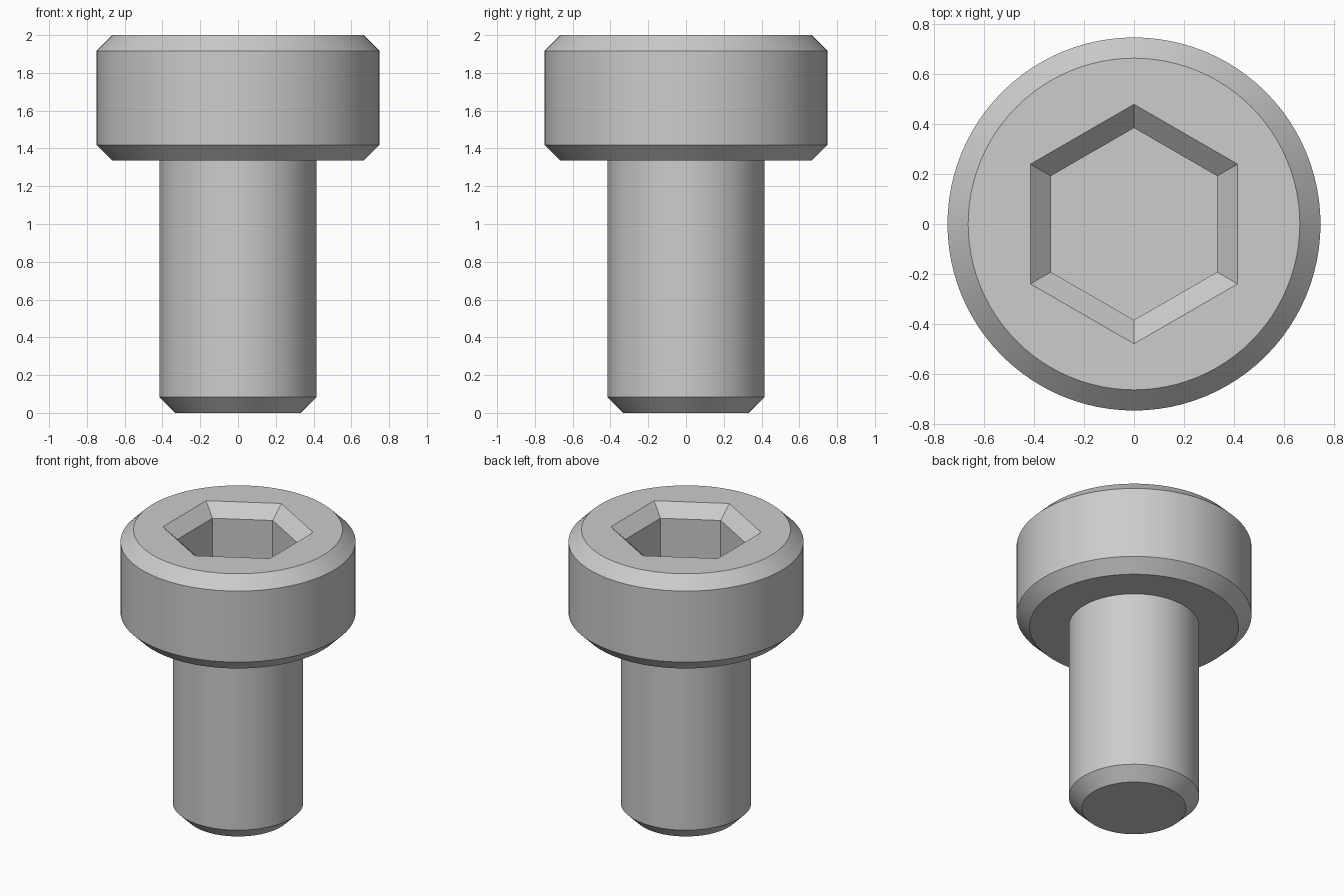
import bpy
import bmesh
from math import pi, sin, cos, radians

cube = bpy.data.objects.get("Cube")
if cube:
    bpy.data.objects.remove(cube, do_unlink=True)

# Main dimensions
SEGMENTS = 96
CHAMFER = 0.083
HEAD_R, HEAD_BOTTOM, TOP = 0.748, 1.335, 2.0
SHAFT_R = 0.415
SOCKET_R, SOCKET_INNER_R, SOCKET_DEPTH = 0.48, 0.385, 0.5

steel = bpy.data.materials.new("plain_steel_grey")
steel.use_nodes = True
grey = (0.604, 0.604, 0.604, 1)
steel.diffuse_color = grey
steel.node_tree.nodes["Principled BSDF"].inputs["Base Color"].default_value = grey


def ring(bm, radius, z, sides):
    """Closed ring of vertices with a corner on the y axis."""
    angles = [pi / 2 + 2 * pi * i / sides for i in range(sides)]
    return [bm.verts.new((radius * cos(a), radius * sin(a), z)) for a in angles]


def loft(bm, profile, sides):
    """Join rings given as (radius, z); return the first and last ring."""
    rings = [ring(bm, r, z, sides) for r, z in profile]
    for a, b in zip(rings, rings[1:]):
        for i in range(sides):
            j = (i + 1) % sides
            bm.faces.new((a[i], a[j], b[j], b[i]))
    return rings[0], rings[-1]


def finish(bm, name):
    mesh = bpy.data.meshes.new(name)
    bm.to_mesh(mesh)
    bm.free()
    mesh.materials.append(steel)
    mesh.shade_smooth()
    mesh.set_sharp_from_angle(angle=radians(30))
    obj = bpy.data.objects.new(name, mesh)
    bpy.context.collection.objects.link(obj)
    return obj


# Shaft with a chamfered tip, open where it meets the head
bm = bmesh.new()
tip, _ = loft(bm, [(SHAFT_R - CHAMFER, 0), (SHAFT_R, CHAMFER),
                   (SHAFT_R, HEAD_BOTTOM)], SEGMENTS)
bm.faces.new(reversed(tip))
finish(bm, "shaft")

# Head: underside, chamfers and side wall
bm = bmesh.new()
_, rim = loft(bm, [(SHAFT_R, HEAD_BOTTOM), (HEAD_R - CHAMFER, HEAD_BOTTOM),
                   (HEAD_R, HEAD_BOTTOM + CHAMFER), (HEAD_R, TOP - CHAMFER),
                   (HEAD_R - CHAMFER, TOP)], SEGMENTS)

# Hexagonal socket with a chamfered mouth and a flat floor
mouth, floor = loft(bm, [(SOCKET_R, TOP), (SOCKET_INNER_R, TOP - CHAMFER),
                         (SOCKET_INNER_R, TOP - SOCKET_DEPTH)], 6)
bm.faces.new(floor)

# Flat top between the rim and the socket mouth
edges = [bm.edges.get((loop[i - 1], loop[i]))
         for loop in (rim, mouth) for i in range(len(loop))]
fill = bmesh.ops.triangle_fill(bm, edges=edges, use_beauty=True, normal=(0, 0, 1))
for face in fill["geom"]:
    if isinstance(face, bmesh.types.BMFace):
        face.normal_update()
        if face.normal.z < 0:
            face.normal_flip()
finish(bm, "head")
